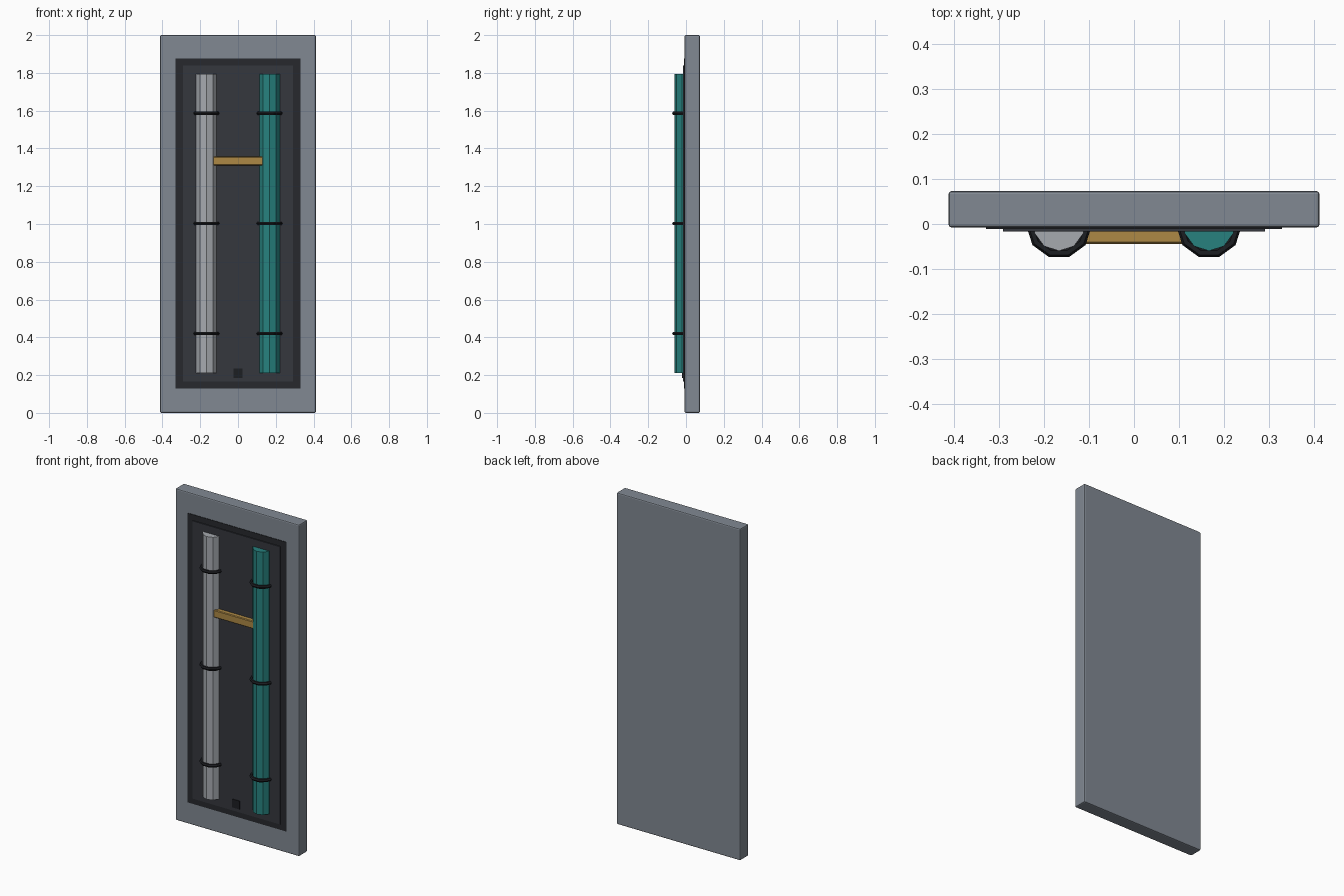
import bpy

if "Cube" in bpy.data.objects:
    bpy.data.objects.remove(bpy.data.objects["Cube"])


def material(name, rgb):
    m = bpy.data.materials.new(name)
    m.diffuse_color = (*rgb, 1)
    m.use_nodes = True
    m.node_tree.nodes["Principled BSDF"].inputs["Base Color"].default_value = m.diffuse_color
    return m


BODY = material("slate_grey", (0.22, 0.25, 0.29))
BLACK = material("black", (0.012, 0.013, 0.016))
FRAME = material("dark_frame", (0.02, 0.022, 0.026))
PANEL = material("dark_panel", (0.035, 0.038, 0.048))
SILVER = material("silver", (0.38, 0.40, 0.43))
TEAL = material("teal", (0.02, 0.22, 0.21))
BRASS = material("brass", (0.42, 0.25, 0.06))


def box(name, x, y, z, mat, bevel=0.0, segments=1):
    """Box from (min, max) ranges, with an optional bevel."""
    ranges = (x, y, z)
    bpy.ops.mesh.primitive_cube_add(size=1, location=[(a + b) / 2 for a, b in ranges])
    o = bpy.context.object
    o.name = name
    o.scale = [b - a for a, b in ranges]
    bpy.ops.object.transform_apply(location=False, rotation=False, scale=True)
    o.data.materials.append(mat)
    if bevel:
        mod = o.modifiers.new("Bevel", 'BEVEL')
        mod.width = bevel
        mod.segments = segments
    return o


# Door slab and layered front plates
box("door_slab", (-0.413, 0.413), (-0.008, 0.0735), (0, 2), BODY, 0.007, 2)
box("panel_frame", (-0.33, 0.33), (-0.011, 0.004), (0.13, 1.875), FRAME)
box("inner_panel", (-0.292, 0.292), (-0.017, 0.0), (0.165, 1.84), PANEL)
box("small_port", (-0.025, 0.025), (-0.021, -0.01), (0.185, 0.235), BLACK)

# Brass link bar between the tubes
box("link_bar", (-0.145, 0.145), (-0.044, -0.01), (1.311, 1.357), BRASS, 0.004)

# Half-sunk tubes with clamp rings
for side, x, mat in (("left", -0.167, SILVER), ("right", 0.167, TEAL)):
    bpy.ops.mesh.primitive_cylinder_add(vertices=10, radius=0.057, depth=1.585,
                                        location=(x, -0.003, 1.0025))
    tube = bpy.context.object
    tube.name = side + "_tube"
    tube.data.materials.append(mat)
    for i, z in enumerate((0.42, 1.003, 1.587)):
        bpy.ops.mesh.primitive_torus_add(major_segments=10, minor_segments=6,
                                         major_radius=0.063, minor_radius=0.01,
                                         location=(x, -0.004, z))
        ring = bpy.context.object
        ring.name = f"{side}_clamp_ring_{i + 1}"
        ring.data.materials.append(BLACK)
